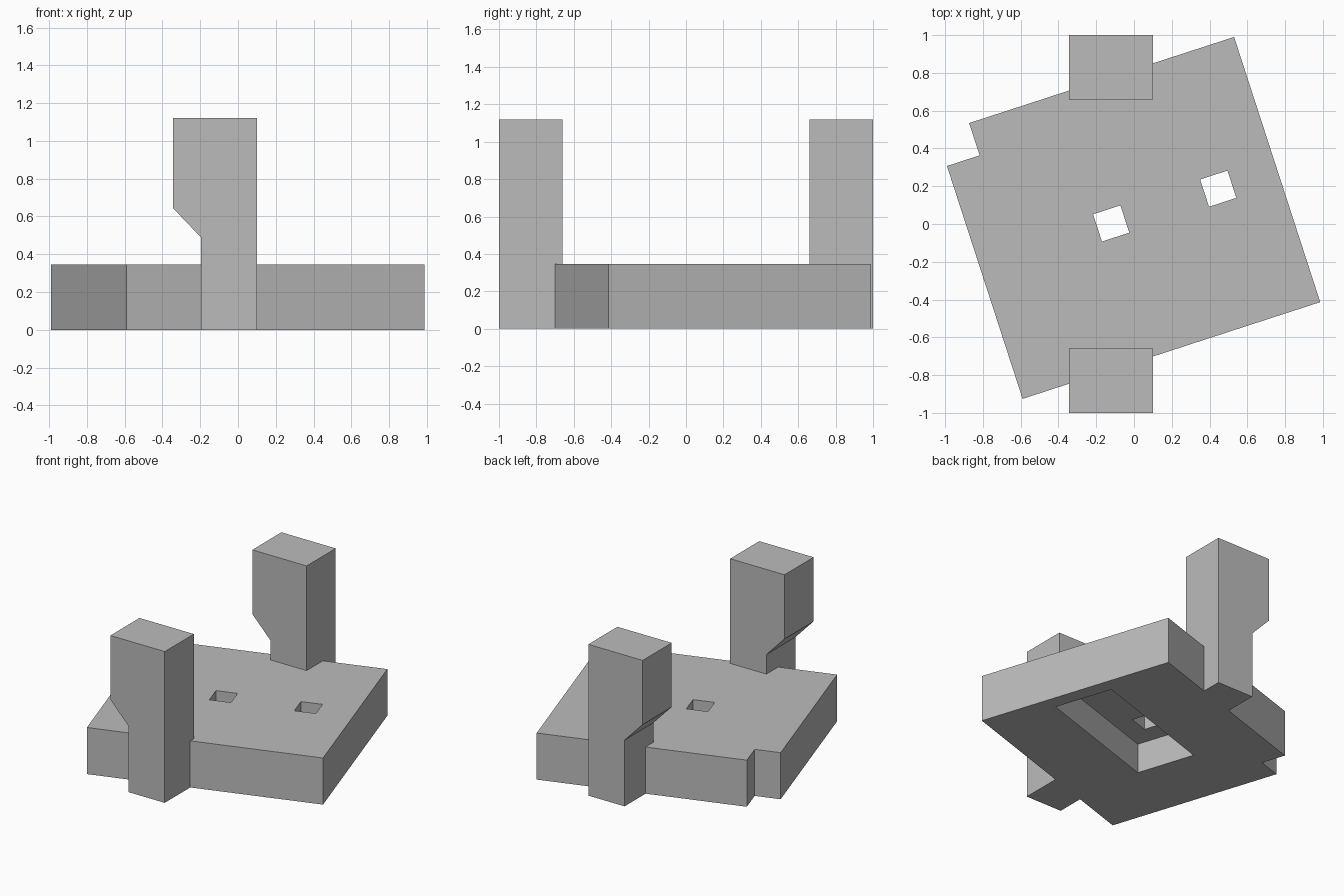
import bpy, bmesh, math
from mathutils import Matrix

if "Cube" in bpy.data.objects:
    bpy.data.objects.remove(bpy.data.objects["Cube"], do_unlink=True)

# Single grey material
grey = bpy.data.materials.new("plain grey")
grey.use_nodes = True
colour = (0.5, 0.5, 0.5, 1)
grey.diffuse_color = colour
grey.node_tree.nodes["Principled BSDF"].inputs["Base Color"].default_value = colour

TURN = Matrix.Rotation(math.radians(18), 4, "Z")


def prism(name, outline, depth, matrix):
    """Extrude a 2D outline along local z, then place it with a matrix."""
    bm = bmesh.new()
    face = bm.faces.new([bm.verts.new((x, y, 0)) for x, y in outline])
    new = bmesh.ops.extrude_face_region(bm, geom=[face])["geom"]
    moved = [v for v in new if isinstance(v, bmesh.types.BMVert)]
    bmesh.ops.translate(bm, verts=moved, vec=(0, 0, depth))
    bmesh.ops.transform(bm, matrix=matrix, verts=bm.verts)
    bmesh.ops.recalc_face_normals(bm, faces=bm.faces)
    mesh = bpy.data.meshes.new(name)
    bm.to_mesh(mesh)
    bm.free()
    mesh.materials.append(grey)
    obj = bpy.data.objects.new(name, mesh)
    bpy.context.collection.objects.link(obj)
    return obj


def rectangle(cx, cy, w, h):
    return [(cx + sx * w / 2, cy + sy * h / 2)
            for sx, sy in ((-1, -1), (1, -1), (1, 1), (-1, 1))]


def cut(target, outline, bottom, depth):
    """Subtract a prism that shares the turned frame of the base."""
    cutter = prism("cutter", outline, depth, TURN @ Matrix.Translation((0, 0, bottom)))
    cutter.hide_render = True
    mod = target.modifiers.new("cut", "BOOLEAN")
    mod.operation = "DIFFERENCE"
    mod.solver = "EXACT"
    mod.object = cutter
    bpy.context.view_layer.objects.active = target
    bpy.ops.object.modifier_apply(modifier=mod.name)
    bpy.data.objects.remove(cutter, do_unlink=True)


# Turned base slab with one notched corner
base = prism("base_slab",
             [(-0.847, -0.698), (0.81, -0.698), (0.81, 0.778),
              (-0.665, 0.778), (-0.665, 0.598), (-0.847, 0.598)],
             0.345, TURN)

# Underside recess and the two square holes opening into it
cut(base, rectangle(0.184, 0.04, 1.04, 0.44), -0.1, 0.32)
for u in (-0.114, 0.482):
    cut(base, rectangle(u, 0.04, 0.152, 0.152), 0.1, 0.4)

# Upright posts with a chamfered overhang, front and back
profile = [(-0.197, 0), (0.1, 0), (0.1, 1.12), (-0.345, 1.12),
           (-0.345, 0.645), (-0.197, 0.49)]
upright = Matrix.Rotation(math.radians(90), 4, "X")
for name, back_y in (("front_post", -0.66), ("back_post", 1.0)):
    prism(name, profile, 0.34, Matrix.Translation((0, back_y, 0)) @ upright)
